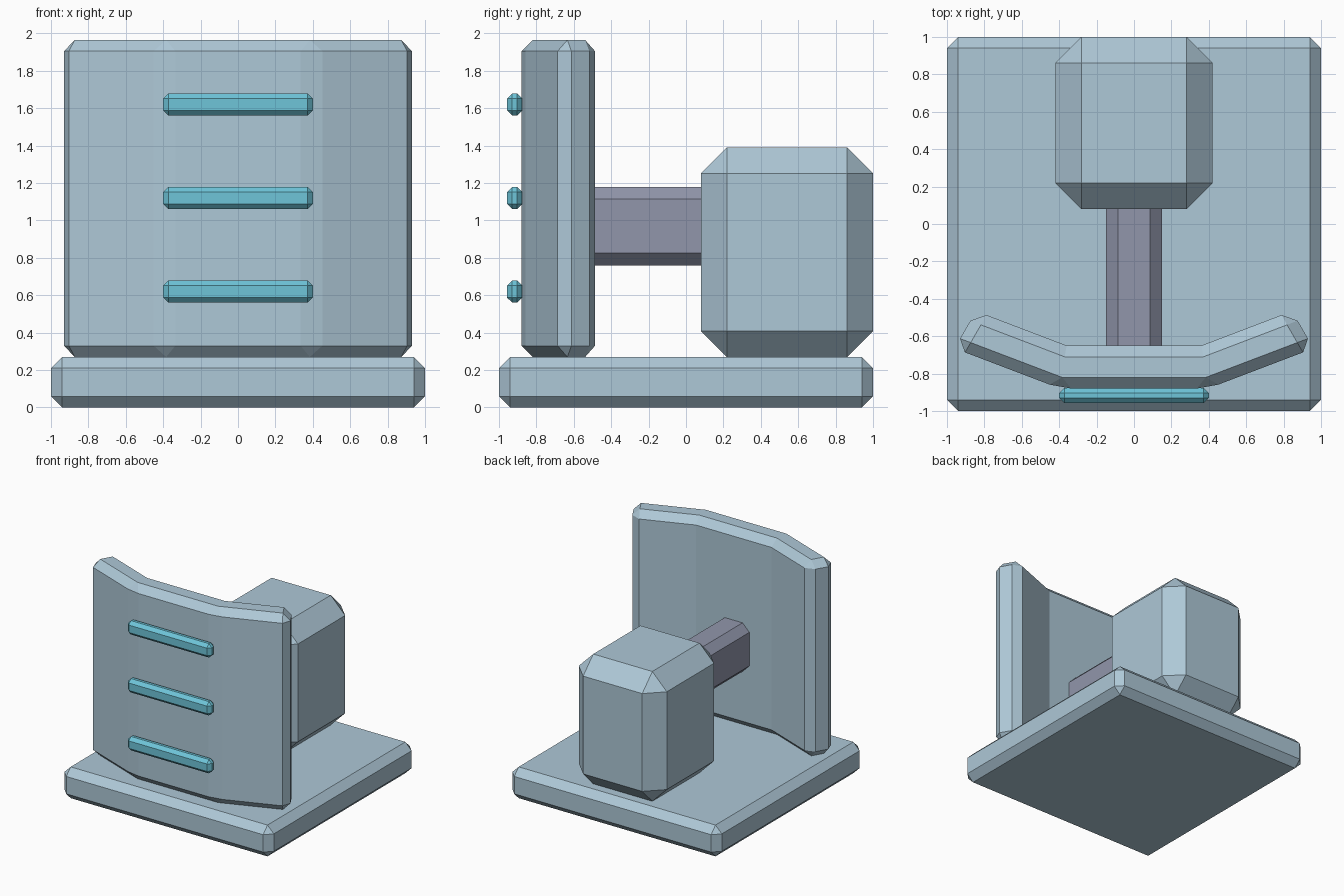
import bpy, bmesh

if "Cube" in bpy.data.objects:
    bpy.data.objects.remove(bpy.data.objects["Cube"])


def material(name, rgb):
    """Flat colour from 0-255 display values."""
    def lin(c):
        c /= 255
        return c / 12.92 if c <= 0.04045 else ((c + 0.055) / 1.055) ** 2.4
    m = bpy.data.materials.new(name)
    m.diffuse_color = (*[lin(c) for c in rgb], 1)
    m.use_nodes = True
    m.node_tree.nodes["Principled BSDF"].inputs["Base Color"].default_value = m.diffuse_color
    return m


steel = material("pale_steel_blue", (174, 200, 215))
shaft_grey = material("violet_grey", (145, 150, 171))
teal = material("teal", (110, 197, 217))


def prism(name, profile, z0, z1, bevel, mat, keep=lambda e: True):
    """Extrude a plan outline from z0 to z1 and chamfer the chosen edges."""
    bm = bmesh.new()
    face = bm.faces.new([bm.verts.new((x, y, z0)) for x, y in profile])
    ext = bmesh.ops.extrude_face_region(bm, geom=[face])
    for v in ext["geom"]:
        if isinstance(v, bmesh.types.BMVert):
            v.co.z = z1
    bmesh.ops.recalc_face_normals(bm, faces=bm.faces)
    bmesh.ops.bevel(bm, geom=[e for e in bm.edges if keep(e)], offset=bevel,
                    offset_type='OFFSET', segments=1, profile=0.5,
                    affect='EDGES')
    bmesh.ops.recalc_face_normals(bm, faces=bm.faces)
    me = bpy.data.meshes.new(name)
    bm.to_mesh(me)
    bm.free()
    me.materials.append(mat)
    ob = bpy.data.objects.new(name, me)
    bpy.context.collection.objects.link(ob)
    return ob


def box(name, x, y0, y1, z0, z1, bevel, mat, keep=lambda e: True):
    return prism(name, [(-x, y0), (x, y0), (x, y1), (-x, y1)],
                 z0, z1, bevel, mat, keep)


def vec(e):
    return e.verts[1].co - e.verts[0].co


# base slab and rear block
box("base", 1.0, -1.0, 1.0, 0.0, 0.27, 0.06, steel)
box("rear_block", 0.42, 0.08, 1.0, 0.27, 1.39, 0.138, steel)

# octagonal arm joining block and shield
box("arm", 0.15, -0.70, 0.14, 0.76, 1.18, 0.065, shaft_grey,
    lambda e: abs(vec(e).y) > 0.1)

# bent shield plate; the inner (back) folds stay sharp
half = [(0.395, -0.88), (0.96, -0.665), (0.845, -0.465), (0.36, -0.65)]
outline = half + [(-x, y) for x, y in reversed(half)]


def not_back_fold(e):
    vertical = abs(vec(e).z) > 0.5
    return not (vertical and abs(e.verts[0].co.y + 0.65) < 0.005)


prism("shield_plate", outline, 0.27, 1.965, 0.06, steel, not_back_fold)

# three glowing bars on the front
for i in range(3):
    z = 0.62 + 0.5 * i
    box(f"front_bar_{i + 1}", 0.4, -0.957, -0.876, z - 0.06, z + 0.06,
        0.028, teal)
